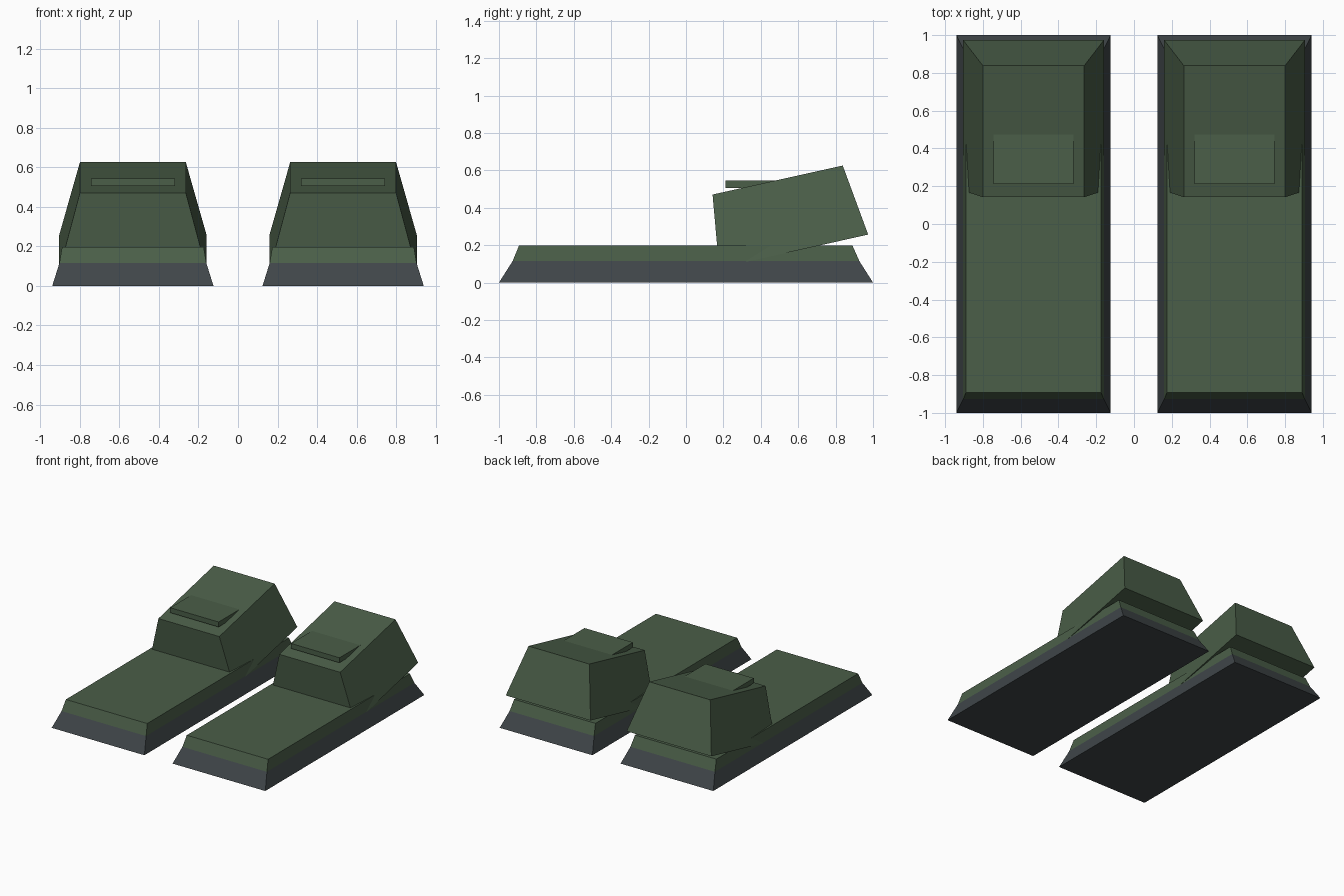
import bpy, bmesh

if "Cube" in bpy.data.objects:
    bpy.data.objects.remove(bpy.data.objects["Cube"])


def material(name, rgb):
    m = bpy.data.materials.new(name)
    m.diffuse_color = (*rgb, 1)
    m.use_nodes = True
    m.node_tree.nodes["Principled BSDF"].inputs["Base Color"].default_value = m.diffuse_color
    return m


GREEN = material("olive green", (0.069, 0.112, 0.065))
DARK = material("dark grey", (0.050, 0.061, 0.066))


def frustum(name, mat, cx, bottom, top):
    """Four-sided block; each end is (half width, front y, front z, back y, back z)."""
    bm = bmesh.new()
    rings = []
    for hw, y0, z0, y1, z1 in (bottom, top):
        rings.append([bm.verts.new(p) for p in (
            (cx - hw, y0, z0), (cx + hw, y0, z0),
            (cx + hw, y1, z1), (cx - hw, y1, z1))])
    low, high = rings
    bm.faces.new(low[::-1])
    bm.faces.new(high)
    for i in range(4):
        j = (i + 1) % 4
        bm.faces.new((low[i], low[j], high[j], high[i]))
    bmesh.ops.recalc_face_normals(bm, faces=bm.faces)
    mesh = bpy.data.meshes.new(name)
    bm.to_mesh(mesh)
    bm.free()
    mesh.materials.append(mat)
    obj = bpy.data.objects.new(name, mesh)
    bpy.context.collection.objects.link(obj)
    return obj


for side, cx in (("left", -0.532), ("right", 0.532)):
    # flared sole and the foot plate on it
    frustum(side + "_sole", DARK, cx,
            (0.408, -1, 0, 1, 0), (0.372, -0.927, 0.115, 0.927, 0.115))
    frustum(side + "_foot", GREEN, cx,
            (0.372, -0.927, 0.115, 0.927, 0.115), (0.358, -0.893, 0.198, 0.89, 0.198))
    # tilted, tapered ankle block
    frustum(side + "_ankle", GREEN, cx,
            (0.373, 0.177, 0.079, 0.974, 0.257), (0.268, 0.142, 0.471, 0.838, 0.626))
    # level plate set into the ankle top
    frustum(side + "_ankle_plate", GREEN, cx,
            (0.213, 0.212, 0.505, 0.6, 0.505), (0.213, 0.212, 0.545, 0.6, 0.545))
